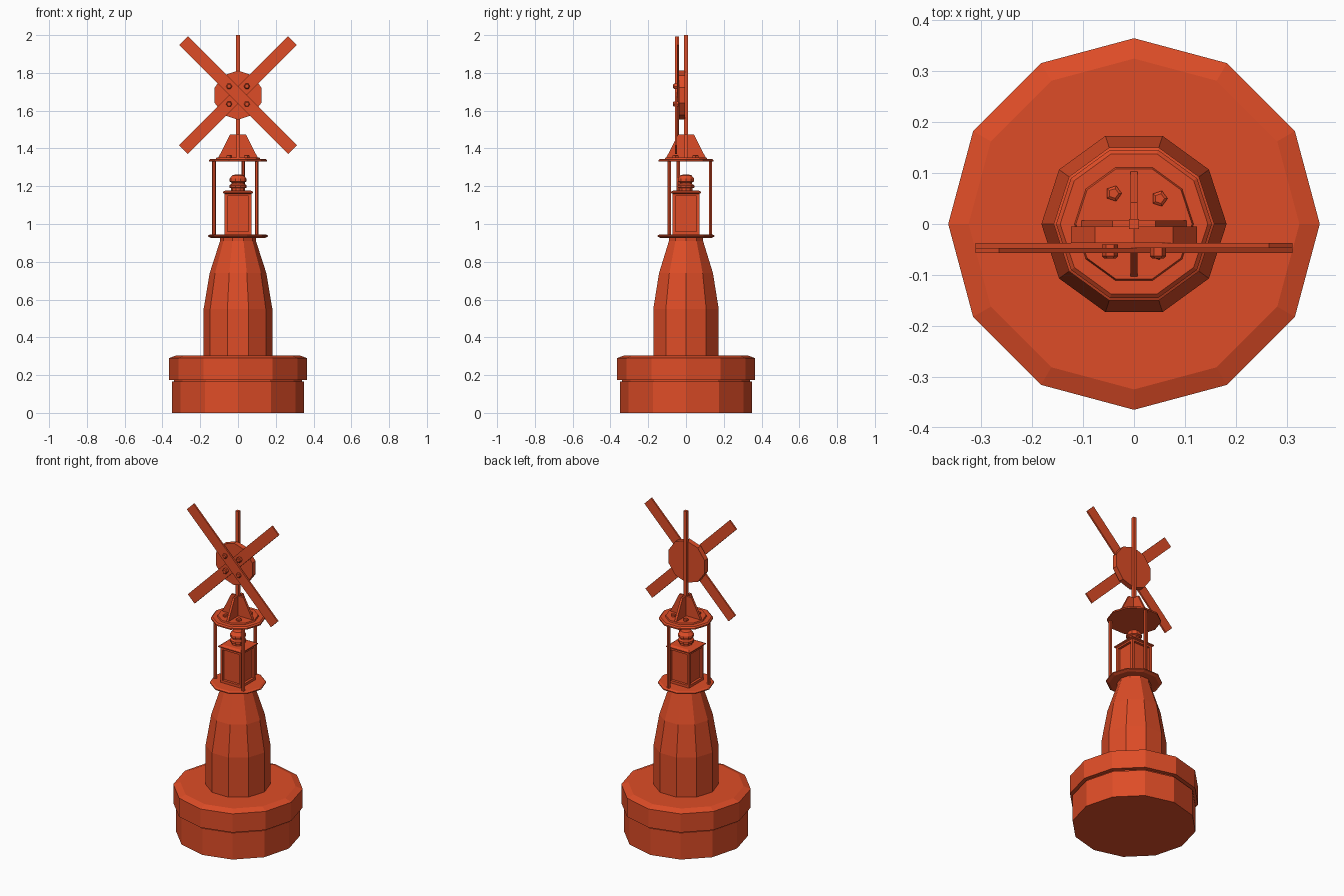
import bpy, bmesh
from math import sin, cos, pi, radians
from mathutils import Matrix, Vector

cube = bpy.data.objects.get("Cube")
if cube:
    bpy.data.objects.remove(cube)

paint = bpy.data.materials.new("orange red paint")
paint.use_nodes = True
COLOUR = (0.73, 0.073, 0.02, 1)
paint.diffuse_color = COLOUR
paint.node_tree.nodes["Principled BSDF"].inputs["Base Color"].default_value = COLOUR


def finish(name, bm, matrix=Matrix()):
    bmesh.ops.recalc_face_normals(bm, faces=bm.faces)
    mesh = bpy.data.meshes.new(name)
    bm.to_mesh(mesh)
    bm.free()
    mesh.materials.append(paint)
    obj = bpy.data.objects.new(name, mesh)
    obj.matrix_world = matrix
    bpy.context.collection.objects.link(obj)
    return obj


def lathe(name, profile, sides, matrix=Matrix(), turn=0):
    """Faceted solid from (radius, height) pairs, closed at both ends."""
    bm = bmesh.new()
    rings = []
    for r, z in profile:
        angles = [turn + 2 * pi * i / sides for i in range(sides)]
        rings.append([bm.verts.new((r * cos(a), r * sin(a), z)) for a in angles])
    for low, high in zip(rings, rings[1:]):
        for i in range(sides):
            j = (i + 1) % sides
            bm.faces.new((low[i], low[j], high[j], high[i]))
    bm.faces.new(rings[0])
    bm.faces.new(rings[-1])
    return finish(name, bm, matrix)


def box(name, size, matrix):
    bm = bmesh.new()
    bmesh.ops.create_cube(bm, size=1)
    bmesh.ops.scale(bm, vec=size, verts=bm.verts)
    return finish(name, bm, matrix)


def at(x, y, z):
    return Matrix.Translation((x, y, z))


# Floating base and tapered tower
lathe("float_base", [(0.35, 0), (0.35, 0.165), (0.34, 0.165), (0.34, 0.175),
                     (0.365, 0.175), (0.365, 0.29), (0.325, 0.305)], 12)
lathe("tower", [(0.182, 0.3), (0.182, 0.55), (0.15, 0.74), (0.095, 0.91),
                (0.095, 0.935)], 10)
lathe("lantern_platform", [(0.14, 0.925), (0.158, 0.933), (0.158, 0.939), (0.147, 0.945)], 10)

# Three posts carrying the upper platform
for i in range(3):
    a = radians(78 + 120 * i)
    lathe(f"post_{i + 1}", [(0.01, 0.94), (0.01, 1.335)], 6,
          at(0.133 * cos(a), 0.133 * sin(a), 0))
lathe("upper_platform", [(0.153, 1.33), (0.153, 1.338), (0.145, 1.345),
                         (0.117, 1.345), (0.114, 1.353)], 10)

# Lantern housing with recessed side panels
bm = bmesh.new()
bmesh.ops.create_cube(bm, size=1)
bmesh.ops.scale(bm, vec=(0.142, 0.142, 0.22), verts=bm.verts)
sides = [f for f in bm.faces if abs(f.normal.z) < 0.5]
bmesh.ops.inset_individual(bm, faces=sides, thickness=0.022)
bmesh.ops.inset_individual(bm, faces=sides, thickness=0.001, depth=-0.014)
finish("lantern_housing", bm, at(0, 0, 1.055))
lathe("lantern_roof", [(0.1, 1.16), (0.113, 1.164), (0.113, 1.17), (0.09, 1.178)], 4, turn=pi / 4)
lathe("lantern_chimney", [(0.037, 1.175), (0.037, 1.19), (0.046, 1.192), (0.046, 1.205),
                          (0.034, 1.212), (0.034, 1.22), (0.046, 1.225), (0.045, 1.24),
                          (0.03, 1.258), (0.015, 1.262)], 10)

# Mast and its crossed gusset plates
box("mast", (0.02, 0.02, 0.65), at(0, 0, 1.675))
for i, name in enumerate(("gusset_across", "gusset_along")):
    bm = bmesh.new()
    outline = [(-0.105, 1.35), (0.105, 1.35), (0.042, 1.475), (-0.042, 1.475)]
    face = bm.faces.new([bm.verts.new((x, -0.007, z)) for x, z in outline])
    grown = bmesh.ops.extrude_face_region(bm, geom=[face])["geom"]
    bmesh.ops.translate(bm, vec=(0, 0.014, 0),
                        verts=[v for v in grown if isinstance(v, bmesh.types.BMVert)])
    finish(name, bm, Matrix.Rotation(i * pi / 2, 4, "Z"))

# Bolts holding the gussets to the platform
for i, (x, y) in enumerate([(-0.04, 0.06), (0.05, 0.05), (-0.048, -0.052), (0.045, -0.055)]):
    lathe(f"platform_bolt_{i + 1}", [(0.016, 1.35), (0.016, 1.362), (0.01, 1.366)], 5, at(x, y, 0))

# Topmark: hub disc, crossed blades and bolts, facing the front
HUB = 1.682
facing = Matrix.Rotation(pi / 2, 4, "X")
lathe("topmark_hub", [(0.13, 0.005), (0.13, 0.037)], 10, at(0, 0, HUB) @ facing, pi / 2)
for name, y, angle in (("rear_blade", -0.042, -pi / 4), ("front_blade", -0.052, pi / 4)):
    box(name, (0.815, 0.01, 0.065), at(0, y, HUB) @ Matrix.Rotation(angle, 4, "Y"))
for sx in (-1, 1):
    for sz in (-1, 1):
        lathe(f"blade_bolt_{'left' if sx > 0 else 'right'}_{'top' if sz > 0 else 'bottom'}",
              [(0.016, 0.04), (0.016, 0.063), (0.011, 0.068)], 6,
              at(0.047 * sx, 0, HUB + 0.047 * sz) @ facing)
